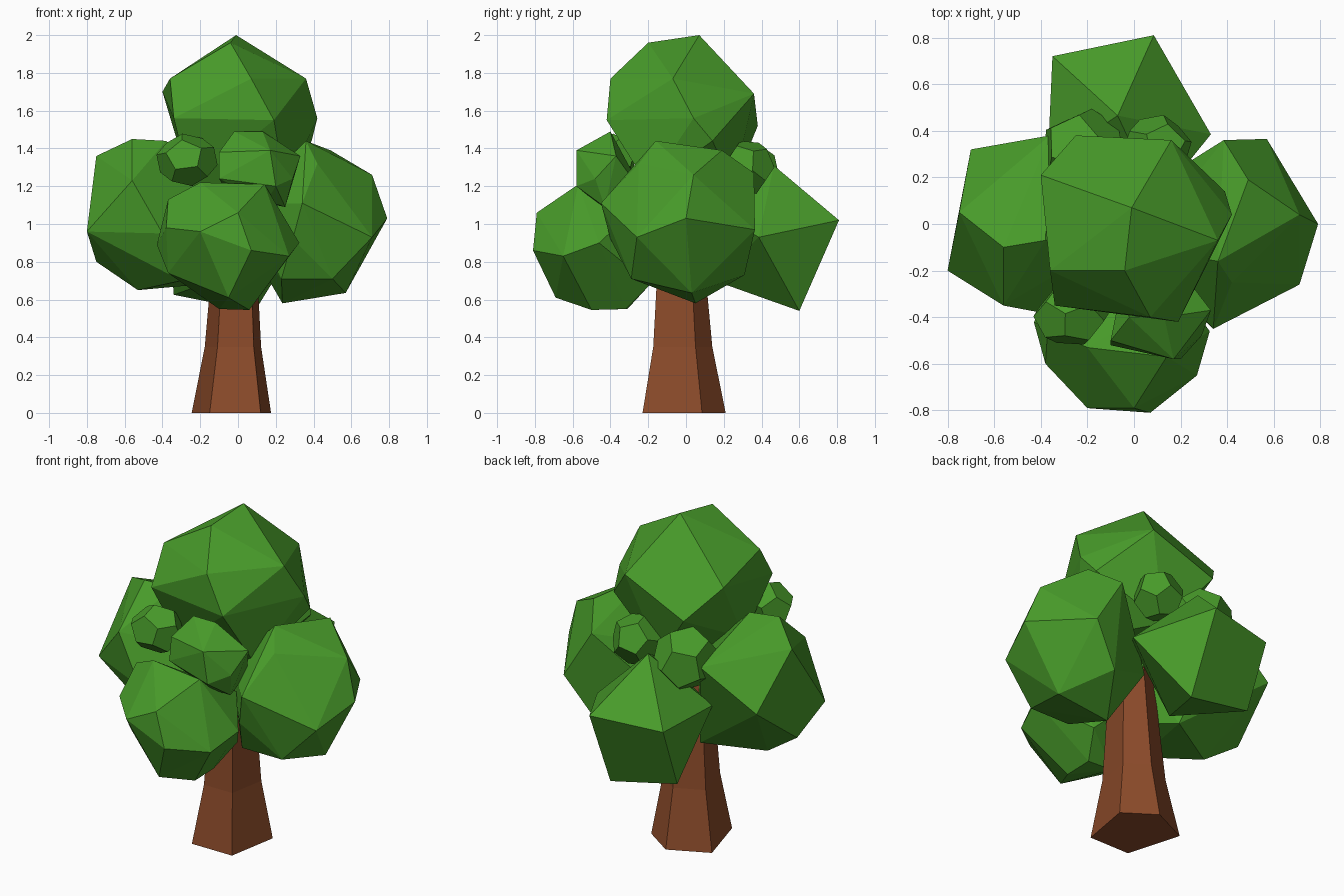
import bpy
import bmesh
import math
from mathutils import Vector, Euler

default_cube = bpy.data.objects.get("Cube")
if default_cube:
    bpy.data.objects.remove(default_cube, do_unlink=True)


def make_material(name, colour):
    material = bpy.data.materials.new(name)
    material.use_nodes = True
    material.diffuse_color = (*colour, 1)
    shader = next(n for n in material.node_tree.nodes if n.type == 'BSDF_PRINCIPLED')
    shader.inputs["Base Color"].default_value = (*colour, 1)
    shader.inputs["Roughness"].default_value = 1
    return material


leaf_green = make_material("leaf green", (.065, .33, .023))
bark_brown = make_material("bark brown", (.26, .07, .023))


def finish(bm, name, material):
    """Turn a bmesh into a flat shaded object of one colour."""
    bmesh.ops.recalc_face_normals(bm, faces=bm.faces[:])
    mesh = bpy.data.meshes.new(name)
    bm.to_mesh(mesh)
    bm.free()
    mesh.materials.append(material)
    part = bpy.data.objects.new(name, mesh)
    bpy.context.scene.collection.objects.link(part)
    return part


def leaf_clump(name, corners):
    """Faceted clump of leaves wrapped tightly around its corner points."""
    bm = bmesh.new()
    for corner in corners:
        bm.verts.new(corner)
    hull = bmesh.ops.convex_hull(bm, input=bm.verts[:], use_existing_faces=False)
    spare = set(hull["geom_interior"]) | set(hull["geom_unused"])
    spare = [v for v in spare if isinstance(v, bmesh.types.BMVert) and v.is_valid]
    bmesh.ops.delete(bm, geom=spare, context='VERTS')
    # merge almost flat neighbours into larger facets
    bmesh.ops.dissolve_limit(bm, angle_limit=math.radians(4),
                             verts=bm.verts[:], edges=bm.edges[:])
    return finish(bm, name, leaf_green)


def small_clump(name, centre, size, turn):
    """Twelve sided clump, made from the face centres of an icosahedron."""
    source = bmesh.new()
    bmesh.ops.create_icosphere(source, subdivisions=1, radius=1)
    rotation = Euler(turn).to_matrix()
    corners = []
    for face in source.faces:
        direction = rotation @ face.calc_center_median().normalized()
        corners.append(Vector(centre) + direction * Vector(size))
    source.free()
    return leaf_clump(name, corners)


# Trunk: a five sided outline that tapers upwards from a flared foot
foot = [(-.15, -.23), (.12, -.23), (.175, .085), (-.01, .21), (-.245, .1)]
axis = Vector((-.025, -.01))
lean = Vector((.015, -.02))
bm = bmesh.new()
rings = []
for height, scale in ((0, 1), (.35, .71), (.65, .61), (1, .5)):
    ring = []
    for point in foot:
        spot = axis + lean * height + (Vector(point) - axis) * scale
        ring.append(bm.verts.new((spot.x, spot.y, height)))
    rings.append(ring)
for lower, upper in zip(rings, rings[1:]):
    for i in range(len(foot)):
        j = (i + 1) % len(foot)
        bm.faces.new((lower[i], lower[j], upper[j], upper[i]))
bm.faces.new(rings[0])
bm.faces.new(rings[-1])
finish(bm, "trunk", bark_brown)

# Crown: one large clump on top and four around the trunk
leaf_clump("top_leaves", [
    (-.01, .07, 2), (-.04, -.2, 1.96), (.07, -.4, 1.77), (.19, -.42, 1.55),
    (-.36, -.2, 1.77), (-.34, -.35, 1.56), (.36, -.07, 1.77), (-.4, .21, 1.7),
    (.16, .36, 1.69), (-.25, .38, 1.52), (.42, .04, 1.56), (.39, .14, 1.44),
    (-.25, -.2, 1.2), (.25, -.2, 1.2), (0, .25, 1.2)])

leaf_clump("right_leaves", [
    (-.56, -.1, 1.45), (-.75, .05, 1.36), (-.38, -.07, 1.44), (-.56, -.35, 1.23),
    (-.8, -.2, .96), (-.7, .32, 1.05), (-.36, .38, 1.27), (-.53, -.03, .65),
    (-.75, 0, .8), (-.3, -.3, .7), (-.2, .15, .68), (-.4, -.38, .95),
    (-.05, -.05, 1.1), (-.1, -.1, .75)])

leaf_clump("left_leaves", [
    (.79, 0, 1.03), (.49, .19, 1.39), (.71, .04, 1.26), (.71, -.26, .93),
    (.57, .365, .97), (.385, .36, 1.27), (.34, -.45, 1.11), (.36, -.16, 1.44),
    (.42, -.25, 1.32), (.57, .03, .635), (.235, .05, .58), (.29, -.4, .92),
    (.5, -.29, .71), (.23, -.29, .71), (.4, .31, .73), (.02, -.1, 1.1),
    (.05, .15, .9)])

leaf_clump("front_leaves", [
    (-.2, -.79, .96), (0, -.79, 1.06), (.07, -.81, .86), (-.43, -.42, .89),
    (-.38, -.6, .98), (-.2, -.53, 1.22), (.14, -.57, 1.21), (.325, -.46, .9),
    (.27, -.65, .83), (-.05, -.69, .61), (.06, -.5, .545), (-.1, -.31, .55),
    (.06, -.32, .55), (-.37, -.5, .74), (-.37, -.45, 1.13), (.2, -.3, 1.05),
    (.13, -.19, .68), (-.1, -.1, .9), (-.25, -.2, .9)])

leaf_clump("back_leaves", [
    (-.07, .465, 1.31), (.085, .81, 1.02), (-.35, .72, 1), (.33, .385, .93),
    (.09, .6, .54), (-.34, .57, .625), (-.37, .27, 1), (-.13, .15, .7),
    (.1, .1, 1.1)])

# Little clumps filling the gaps under the top of the crown
leaf_clump("front_left_tuft", [
    (-.1, -.5, 1.38), (-.02, -.4, 1.49), (.13, -.4, 1.49), (.33, -.37, 1.36),
    (.29, -.48, 1.24), (.25, -.43, 1.09), (-.1, -.52, 1.24), (.2, -.58, 1.2),
    (.17, -.58, 1.39), (.15, -.48, 1.12), (.2, -.2, 1.12), (-.05, -.25, 1.15)])
small_clump("front_right_tuft", (-.27, -.39, 1.34), (.165, .14, .14), (.5, .1, .7))
small_clump("back_right_tuft", (-.22, .31, 1.26), (.19, .19, .19), (.3, .6, .1))
small_clump("back_left_tuft", (.1, .33, 1.3), (.15, .14, .15), (.1, .3, .8))
